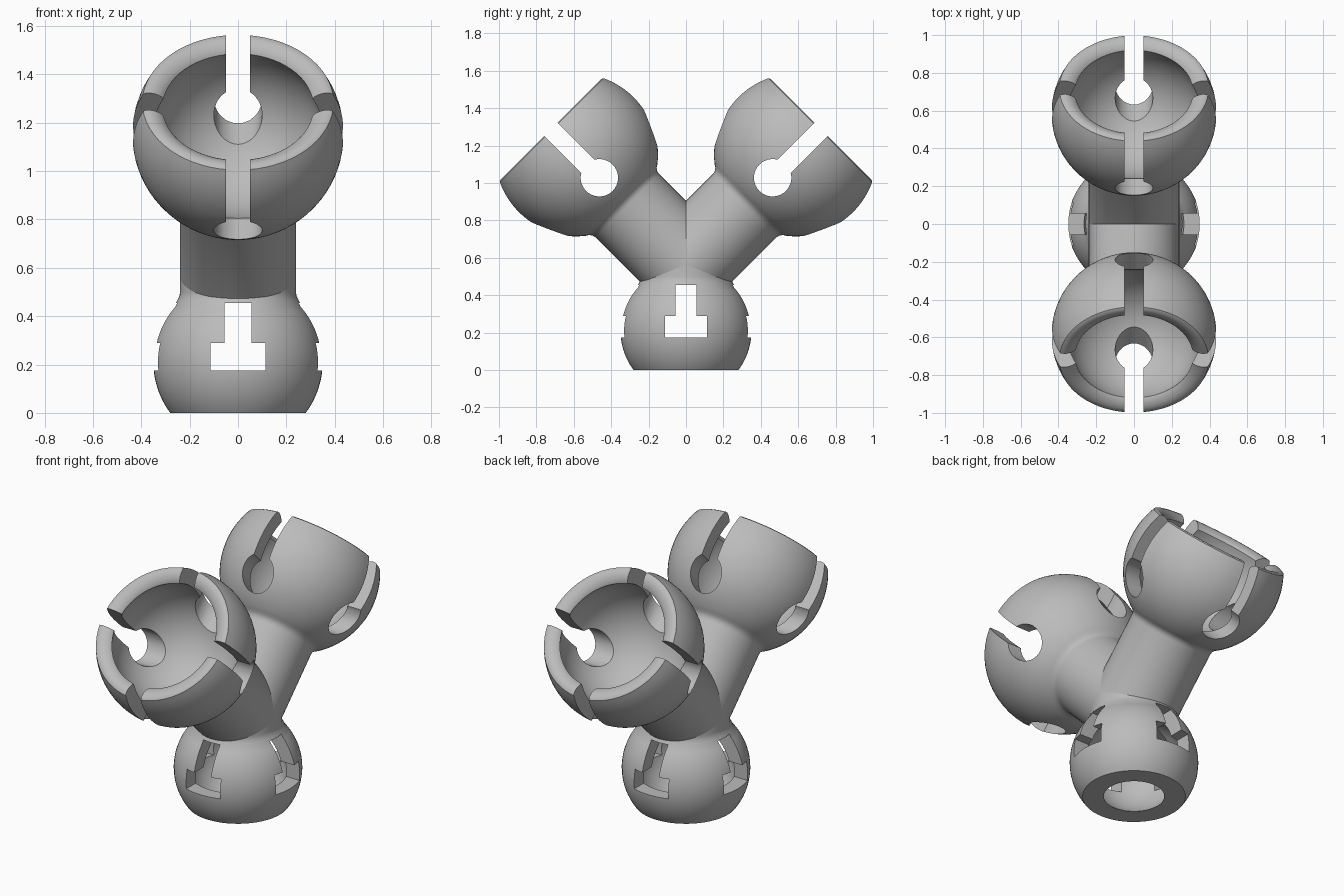
import bpy, bmesh
from math import sin, cos, radians
from mathutils import Matrix

cube = bpy.data.objects.get("Cube")
if cube:
    bpy.data.objects.remove(cube, do_unlink=True)

grey = bpy.data.materials.new("plain grey")
grey.use_nodes = True
COLOUR = (0.5, 0.5, 0.5, 1)
grey.diffuse_color = COLOUR
grey.node_tree.nodes["Principled BSDF"].inputs["Base Color"].default_value = COLOUR

BALL_Z, BALL_R, CAVITY_R = 0.21, 0.35, 0.267
NECK_R, FORK_Z = 0.24, 0.565
CUP_S, CUP_R, CUP_INNER = 0.83, 0.437, 0.35
HOLE_S, HOLE_R = 0.655, 0.1


def finish(bm, name, matrix):
    bmesh.ops.remove_doubles(bm, verts=bm.verts, dist=0.0002)
    bmesh.ops.recalc_face_normals(bm, faces=bm.faces)
    bm.transform(matrix)
    mesh = bpy.data.meshes.new(name)
    bm.to_mesh(mesh)
    bm.free()
    mesh.materials.append(grey)
    obj = bpy.data.objects.new(name, mesh)
    bpy.context.collection.objects.link(obj)
    return obj


def lathe(name, profile, matrix=Matrix(), steps=64):
    """Spin a (radius, height) profile about the z axis."""
    bm = bmesh.new()
    verts = [bm.verts.new((r, 0, z)) for r, z in profile]
    edges = [bm.edges.new(pair) for pair in zip(verts, verts[1:])]
    bmesh.ops.spin(bm, geom=verts + edges, cent=(0, 0, 0), axis=(0, 0, 1),
                   angle=radians(360), steps=steps)
    return finish(bm, name, matrix)


def prism(name, outline, matrix=Matrix(), length=1.2):
    """Extrude an (x, z) outline along y, centred on y = 0."""
    bm = bmesh.new()
    face = bm.faces.new([bm.verts.new((x, -length / 2, z)) for x, z in outline])
    out = bmesh.ops.extrude_face_region(bm, geom=[face])
    new = [v for v in out["geom"] if isinstance(v, bmesh.types.BMVert)]
    bmesh.ops.translate(bm, verts=new, vec=(0, length, 0))
    obj = finish(bm, name, matrix)
    obj.hide_render = True
    return obj


def arc(radius, centre, start, end, count):
    """Points on a circle; angles run from straight down."""
    angles = [radians(start + (end - start) * i / count) for i in range(count + 1)]
    return [(max(radius * sin(a), 0), centre - radius * cos(a)) for a in angles]


def cut(obj, cutters):
    for cutter in cutters:
        mod = obj.modifiers.new("cut", 'BOOLEAN')
        mod.operation, mod.solver, mod.object = 'DIFFERENCE', 'EXACT', cutter
    graph = bpy.context.evaluated_depsgraph_get()
    mesh = bpy.data.meshes.new_from_object(obj.evaluated_get(graph))
    obj.modifiers.clear()
    obj.data = mesh


QUARTER = Matrix.Rotation(radians(90), 4, 'Z')

# Cutters for the hollow ball: round cavity and crossed T slots
cavity = lathe("cavity_cutter", arc(CAVITY_R, BALL_Z, 0, 180, 28))
cavity.hide_render = True
half_t = [(0.113, 0.175), (0.113, 0.29), (0.055, 0.29), (0.055, 0.455)]
t_outline = half_t + [(-x, z) for x, z in reversed(half_t)]
ball_cutters = [cavity] + [prism("t_slot_cutter", t_outline, m, 0.9)
                           for m in (Matrix(), QUARTER)]

# Ball with flat foot, filleted into the neck
ball_profile = ([(0, 0)] + arc(BALL_R, BALL_Z, 53.13, 131, 24)
                + [(0.25, 0.468), (0.242, 0.482), (NECK_R, 0.5),
                   (NECK_R, FORK_Z), (0, FORK_Z)])
ball = lathe("hollow_ball", ball_profile)
cut(ball, ball_cutters)

# Arm, cup and rounded rim in one profile
limb_profile = ([(0, 0), (NECK_R, 0), (NECK_R, 0.445), (0.244, 0.462), (0.255, 0.477)]
                + arc(CUP_R, CUP_S, 38.5, 115.2, 24)
                + [(0.385, 1.021), (0.367, 1.022), (0.348, 1.017), (0.33, 1.007),
                   (0.318, 0.997)]
                + arc(CUP_INNER, CUP_S, 117, 0, 32))

# Keyhole: round hole with a slot open to the rim
keyhole = [(HOLE_R * sin(radians(a)), HOLE_S + HOLE_R * cos(radians(a)))
           for a in range(30, 331, 10)] + [(-0.05, 1.2), (0.05, 1.2)]

parts = [ball]
helpers = list(ball_cutters)
for name, tilt in (("front_arm_and_cup", 45), ("back_arm_and_cup", -45)):
    place = Matrix.Translation((0, 0, FORK_Z)) @ Matrix.Rotation(radians(tilt), 4, 'X')
    limb = lathe(name, limb_profile, place)
    slots = [prism("keyhole_cutter", keyhole, place @ m) for m in (Matrix(), QUARTER)]
    cut(limb, slots + ball_cutters)
    parts.append(limb)
    helpers += slots

for helper in helpers:
    bpy.data.objects.remove(helper, do_unlink=True)

# Smooth shading with crisp cut edges
bpy.ops.object.select_all(action='DESELECT')
for part in parts:
    part.select_set(True)
bpy.context.view_layer.objects.active = ball
bpy.ops.object.shade_smooth_by_angle(angle=radians(32))
